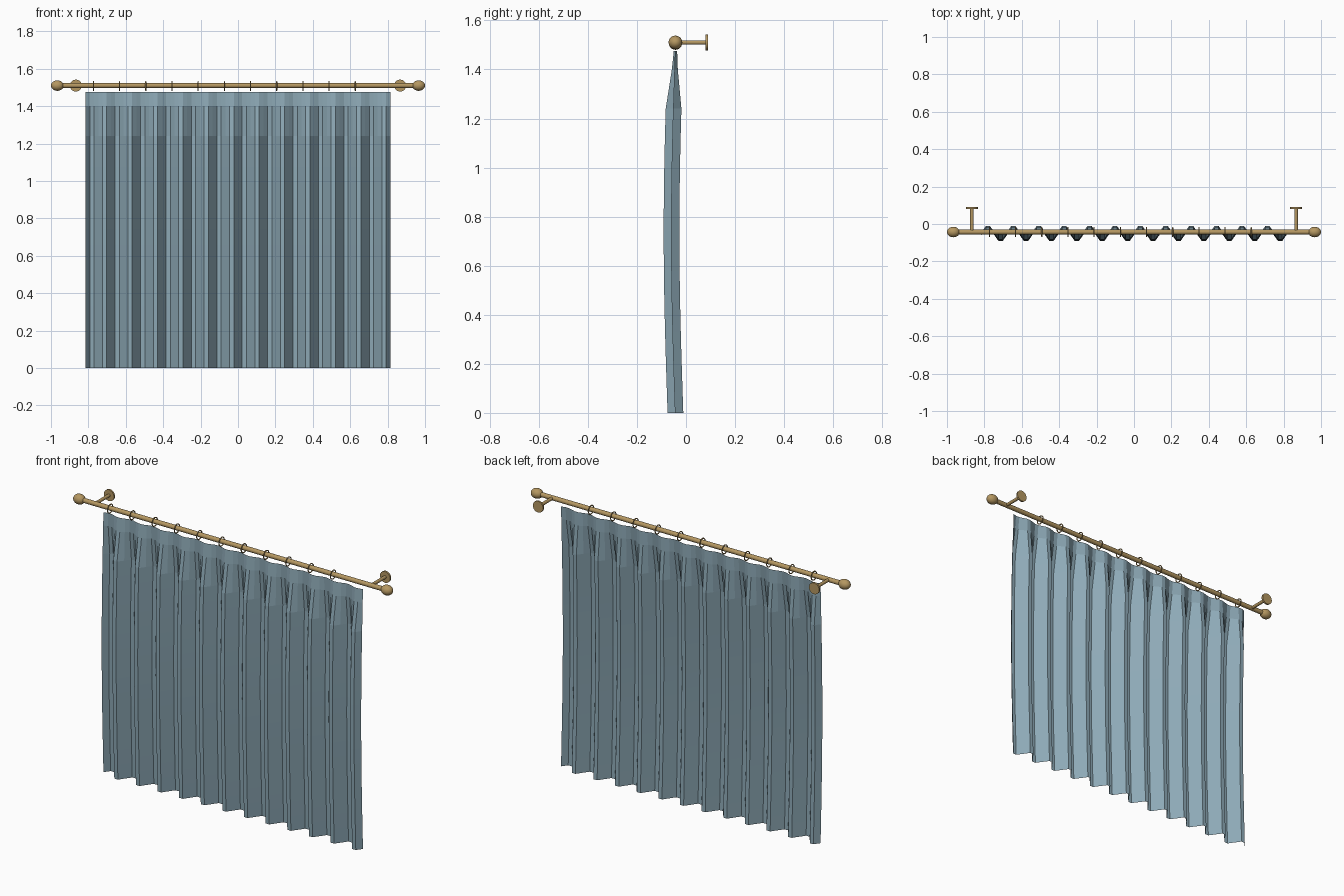
import bpy, bmesh
from math import sin, pi

cube = bpy.data.objects.get("Cube")
if cube:
    bpy.data.objects.remove(cube, do_unlink=True)


def material(name, rgb):
    mat = bpy.data.materials.new(name)
    mat.use_nodes = True
    mat.diffuse_color = (*rgb, 1)
    mat.node_tree.nodes["Principled BSDF"].inputs["Base Color"].default_value = (*rgb, 1)
    return mat


BRASS = material("brass", (0.46, 0.31, 0.12))
FABRIC = material("blue grey fabric", (0.27, 0.40, 0.47))

ROD_Y, ROD_Z = -0.043, 1.51
ALONG_X, ALONG_Y = (0, pi / 2, 0), (pi / 2, 0, 0)


def finish(name):
    """Name the active object, make it brass and shade it smooth."""
    obj = bpy.context.object
    obj.name = name
    obj.data.materials.append(BRASS)
    bpy.ops.object.transform_apply(location=False, rotation=True, scale=True)
    bpy.ops.object.shade_smooth_by_angle()
    return obj


def cylinder(name, radius, length, location, rotation):
    bpy.ops.mesh.primitive_cylinder_add(vertices=24, radius=radius, depth=length,
                                        location=location, rotation=rotation)
    return finish(name)


# Rod
cylinder("rod", 0.013, 1.9, (0, ROD_Y, ROD_Z), ALONG_X)

# Finials and wall brackets at both ends
for side, s in (("left", 1), ("right", -1)):
    bpy.ops.mesh.primitive_uv_sphere_add(segments=24, ring_count=16, radius=1,
                                         location=(s * 0.966, ROD_Y, ROD_Z), rotation=ALONG_X)
    bpy.context.object.scale = (0.028, 0.028, 0.034)
    finish(side + "_finial")
    cylinder(side + "_bracket_arm", 0.009, 0.125, (s * 0.867, 0.0195, ROD_Z), ALONG_Y)
    cylinder(side + "_wall_plate", 0.032, 0.01, (s * 0.867, 0.085, ROD_Z), ALONG_Y)

# Curtain rings
for i in range(11):
    bpy.ops.mesh.primitive_torus_add(major_radius=0.024, minor_radius=0.003,
                                     major_segments=24, minor_segments=8,
                                     location=(-0.773 + 0.14 * i, ROD_Y, ROD_Z - 0.003),
                                     rotation=ALONG_X)
    finish(f"ring_{i + 1}")

# Pleated curtain: flat-sided folds, gathered at the header, bowing gently forward
HALF, HEIGHT, FOLDS, SIDES = 0.815, 1.475, 12, 6
columns = FOLDS * SIDES
levels = [HEIGHT, 1.4] + [1.24 * (1 - i / 15) for i in range(16)]


def fold_depth(z):
    if z > 1.45:
        return 0.008
    return 0.014 if z > 1.3 else 0.037


bm = bmesh.new()
rows = []
for z in levels:
    middle = ROD_Y - 0.016 * sin(pi * z / HEIGHT)
    rows.append([bm.verts.new((HALF * (2 * c / columns - 1),
                               middle + fold_depth(z) * sin(2 * pi * c / SIDES), z))
                 for c in range(columns + 1)])
for upper, lower in zip(rows, rows[1:]):
    for c in range(columns):
        bm.faces.new((lower[c], lower[c + 1], upper[c + 1], upper[c]))
mesh = bpy.data.meshes.new("curtain")
bm.to_mesh(mesh)
bm.free()
mesh.materials.append(FABRIC)
bpy.context.collection.objects.link(bpy.data.objects.new("curtain", mesh))
